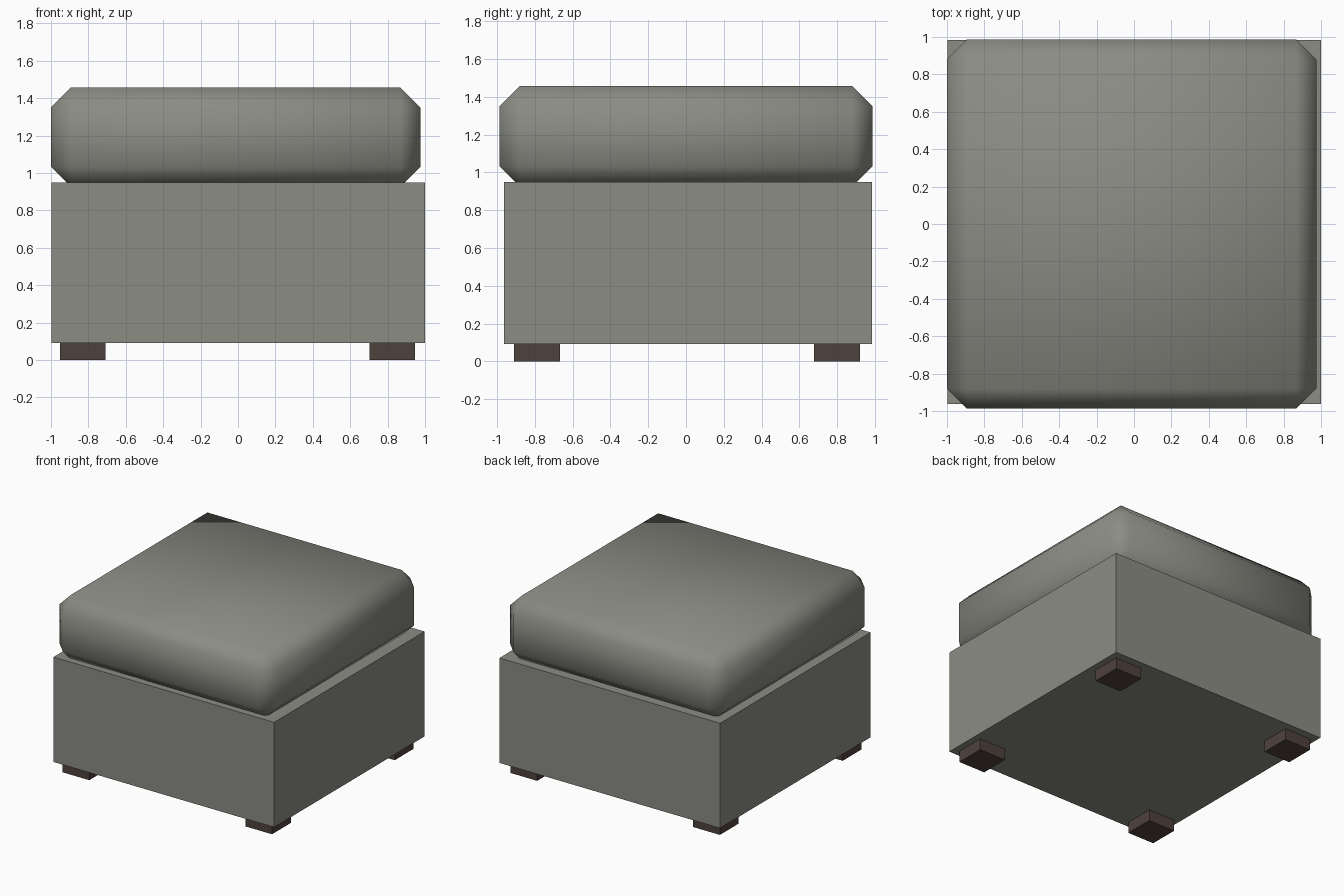
import bpy, bmesh

if "Cube" in bpy.data.objects:
    bpy.data.objects.remove(bpy.data.objects["Cube"])


def material(name, rgb):
    m = bpy.data.materials.new(name)
    m.diffuse_color = (*rgb, 1.0)
    m.use_nodes = True
    m.node_tree.nodes["Principled BSDF"].inputs["Base Color"].default_value = m.diffuse_color
    return m


fabric = material("grey_fabric", (0.258, 0.266, 0.231))
wood = material("dark_wood", (0.078, 0.054, 0.045))


def box(name, x, y, z, mat, bevel=0.0):
    """Box spanning the given (min, max) ranges, optionally chamfered and smooth."""
    bm = bmesh.new()
    bmesh.ops.create_cube(bm, size=1)
    for v in bm.verts:
        v.co = [r[0] + (c + 0.5) * (r[1] - r[0]) for c, r in zip(v.co, (x, y, z))]
    if bevel:
        bmesh.ops.bevel(bm, geom=bm.edges[:], offset=bevel, offset_type='OFFSET',
                        segments=1, profile=0.5, affect='EDGES')
    bmesh.ops.recalc_face_normals(bm, faces=bm.faces[:])
    for f in bm.faces:
        f.smooth = bevel > 0
    mesh = bpy.data.meshes.new(name)
    bm.to_mesh(mesh)
    bm.free()
    mesh.materials.append(mat)
    obj = bpy.data.objects.new(name, mesh)
    bpy.context.collection.objects.link(obj)
    return obj


# upholstered base
box("base", (-0.997, 1.0), (-0.962, 0.984), (0.092, 0.95), fabric)

# chamfered cushion, slightly sunk into the base
box("cushion", (-1.0, 0.975), (-0.987, 0.987), (0.925, 1.457), fabric, bevel=0.107)

# four block feet
for xname, x in (("left", (-0.951, -0.709)), ("right", (0.703, 0.945))):
    for yname, y in (("front", (-0.91, -0.667)), ("back", (0.677, 0.92))):
        box(f"{yname}_{xname}_foot", x, y, (0.0, 0.094), wood)
